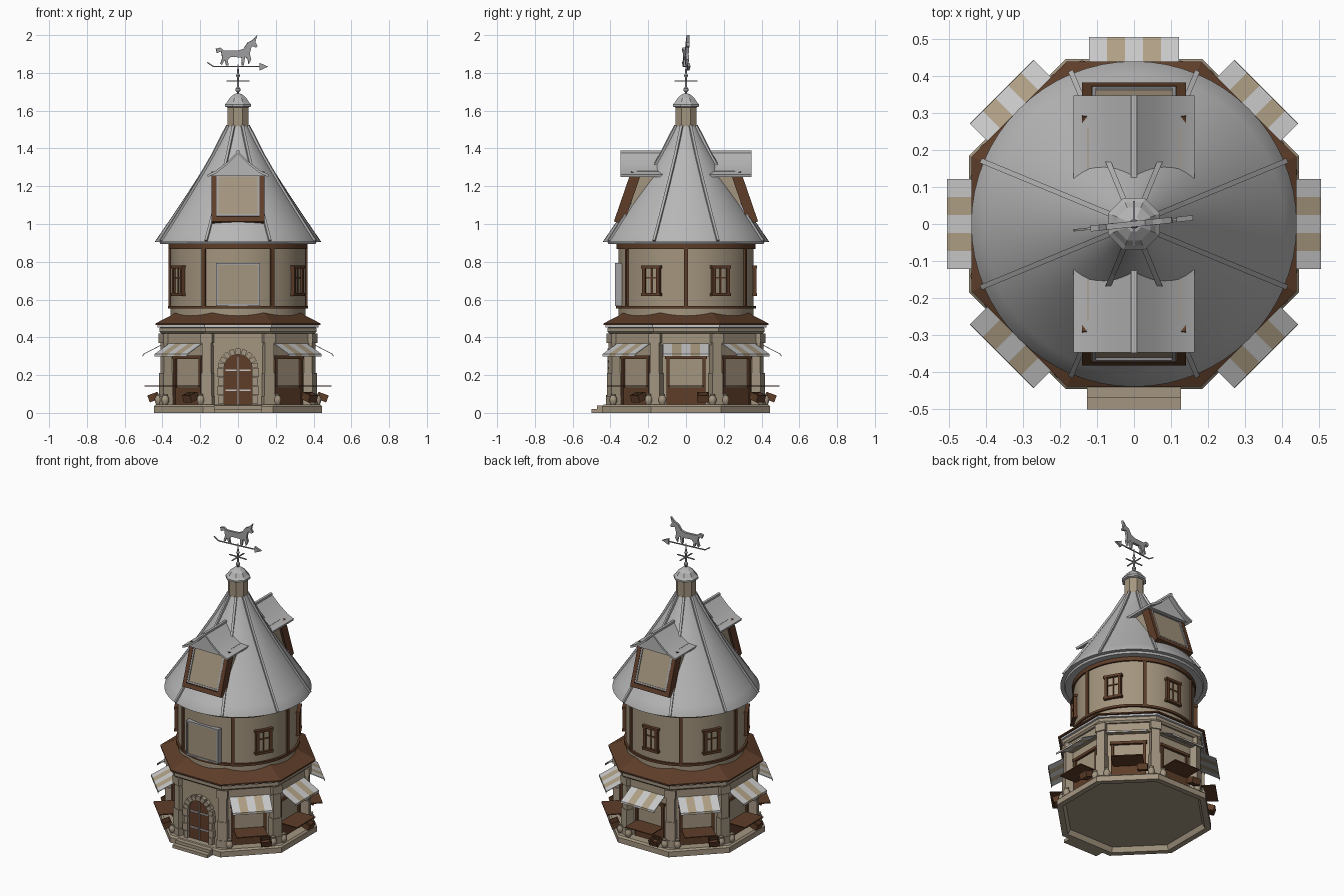
import bpy, bmesh, math
from mathutils import Matrix, Vector

if "Cube" in bpy.data.objects:
    bpy.data.objects.remove(bpy.data.objects["Cube"])

def material(name, rgb):
    m = bpy.data.materials.new(name)
    m.diffuse_color = (*rgb, 1)
    m.use_nodes = True
    m.node_tree.nodes["Principled BSDF"].inputs["Base Color"].default_value = m.diffuse_color
    return m

GREY = material("roof_grey", (0.47, 0.47, 0.47))
WHITE = material("canvas_white", (0.58, 0.58, 0.58))
TAN = material("plaster_tan", (0.37, 0.3, 0.21))
STONE = material("stone_tan", (0.37, 0.305, 0.22))
SAND = material("canvas_sand", (0.43, 0.35, 0.235))
BROWN = material("wood_brown", (0.112, 0.047, 0.022))
METAL = material("metal_grey", (0.36, 0.36, 0.37))
C8 = math.cos(math.pi / 8)
I = Matrix.Identity(4)

def rot(deg, axis='Z'):
    return Matrix.Rotation(math.radians(deg), 4, axis)

class Part:
    """Collects solids into one named object."""
    def __init__(self, name):
        self.name, self.bm, self.mats = name, bmesh.new(), []

    def slot(self, mat):
        if mat not in self.mats:
            self.mats.append(mat)
        return self.mats.index(mat)

    def box(self, c, s, mat, M=I):
        X = M @ Matrix.Translation(c) @ Matrix.Diagonal((*s, 1))
        vs = bmesh.ops.create_cube(self.bm, size=1, matrix=X)['verts']
        for f in {f for v in vs for f in v.link_faces}:
            f.material_index = self.slot(mat)

    def bar(self, p, q, w, h, mat, M=I):
        p, q = Vector(p), Vector(q)
        d = q - p
        X = Matrix.Translation((p + q) / 2) @ d.to_track_quat('Z', 'Y').to_matrix().to_4x4()
        self.box((0, 0, 0), (w, h, d.length), mat, M @ X)

    def lathe(self, prof, n, mat, M=I):
        # n == 8 takes apothems, with flats facing the axes
        k, ph = (1 / C8, math.pi / 8) if n == 8 else (1, 0)
        rings = [[self.bm.verts.new(M @ Vector((r * k * math.cos(ph + i * math.tau / n),
                 r * k * math.sin(ph + i * math.tau / n), z))) for i in range(n)] for r, z in prof]
        fs = [self.bm.faces.new((a[i], a[(i + 1) % n], b[(i + 1) % n], b[i]))
              for a, b in zip(rings, rings[1:]) for i in range(n)]
        fs += [self.bm.faces.new(rings[0][::-1]), self.bm.faces.new(rings[-1])]
        for f in fs:
            f.material_index = self.slot(mat)

    def prism(self, pts, a, b, mat, M=I, axis='y'):
        # extrudes an (x,z) outline along y, or a (y,z) outline along x
        P = (lambda u, v, t: Vector((u, t, v))) if axis == 'y' else (lambda u, v, t: Vector((t, u, v)))
        A, B = [[self.bm.verts.new(M @ P(u, v, t)) for u, v in pts] for t in (a, b)]
        n = len(pts)
        fs = [self.bm.faces.new(A), self.bm.faces.new(B[::-1])]
        fs += [self.bm.faces.new((A[i], B[i], B[(i + 1) % n], A[(i + 1) % n])) for i in range(n)]
        for f in fs:
            f.material_index = self.slot(mat)

    def done(self, smooth=False):
        bmesh.ops.recalc_face_normals(self.bm, faces=self.bm.faces)
        me = bpy.data.meshes.new(self.name)
        self.bm.to_mesh(me)
        self.bm.free()
        for m in self.mats:
            me.materials.append(m)
        ob = bpy.data.objects.new(self.name, me)
        bpy.context.collection.objects.link(ob)
        if smooth:
            bpy.context.view_layer.objects.active = ob
            ob.select_set(True)
            bpy.ops.object.shade_smooth_by_angle(angle=math.radians(35))
            ob.select_set(False)

def lathe_part(name, prof, n, mat, smooth=False):
    p = Part(name)
    p.lathe(prof, n, mat)
    p.done(smooth)

# Octagonal ground floor on a hollow foundation
lathe_part("foundation", [(0.395, 0.03), (0.41, 0), (0.445, 0), (0.445, 0.035), (0.435, 0.045)], 8, STONE)
lathe_part("ground_wall", [(0.37, 0.04), (0.37, 0.36), (0.395, 0.36), (0.395, 0.43)], 8, TAN)
lathe_part("cornice", [(0.405, 0.42), (0.415, 0.43), (0.415, 0.45)], 8, STONE)
lathe_part("cornice_trim", [(0.41, 0.45), (0.425, 0.453), (0.425, 0.466)], 8, WHITE)
lathe_part("skirt_roof", [(0.438, 0.464), (0.438, 0.473), (0.36, 0.513), (0.315, 0.54)], 8, BROWN)

p = Part("pillars")
for k in range(8):
    M = rot(45 * k + 22.5)
    for z0, z1, w in ((0.04, 0.09, 0.07), (0.09, 0.21, 0.062), (0.21, 0.37, 0.052), (0.37, 0.42, 0.066)):
        p.box((0, -0.408, (z0 + z1) / 2), (w, w, z1 - z0), STONE, M)
p.done()

# Front steps
p = Part("front_steps")
p.box((0, -0.46, 0.01), (0.254, 0.08, 0.02), STONE)
p.box((0, -0.44, 0.02), (0.254, 0.06, 0.04), STONE)
p.done()

# Arched double door with stone surround
p = Part("door_bay")
p.box((0, -0.375, 0.235), (0.26, 0.03, 0.38), TAN)
p.done()
arch = [(0.075 * math.cos(i * math.pi / 10), 0.235 + 0.075 * math.sin(i * math.pi / 10)) for i in range(11)]
p = Part("front_door")
p.prism([(-0.075, 0.045)] + arch[::-1] + [(0.075, 0.045)], -0.397, -0.38, BROWN)
for s in (-1, 1):
    for z in (0.12, 0.225):
        p.box((s * 0.037, -0.4, z), (0.06, 0.008, 0.009), WHITE)
p.box((0, -0.4, 0.17), (0.005, 0.006, 0.25), METAL)
p.done()
p = Part("door_surround")
for i in range(9):
    p.box((0, -0.398, 0.09), (0.026, 0.036, 0.032), STONE,
          Matrix.Translation((0, 0, 0.235)) @ rot(-80 + 20 * i, 'Y'))
for s in (-1, 1):
    for i in range(4):
        w = 0.036 if i % 2 else 0.028
        p.box((s * (0.075 + w / 2), -0.398, 0.069 + 0.048 * i), (w, 0.036, 0.045), STONE)
p.done()

# Seven shop fronts: window frame, counter, tilted tray, pots, awning
frames, counters = Part("shop_frames"), Part("shop_counters")
awnings, pots = Part("striped_awnings"), Part("pots")
for k in range(1, 8):
    M = rot(45 * k)
    for s in (-1, 1):
        frames.box((s * 0.096, -0.373, 0.17), (0.016, 0.02, 0.25), BROWN, M)
    frames.box((0, -0.373, 0.295), (0.22, 0.026, 0.018), BROWN, M)
    frames.box((0, -0.373, 0.09), (0.2, 0.016, 0.09), BROWN, M)
    counters.box((0, -0.433, 0.143), (0.19, 0.126, 0.006), BROWN, M)
    T = M @ Matrix.Translation((0.09, -0.447, 0.085)) @ rot(20, 'X')
    counters.box((0, 0, -0.018), (0.06, 0.055, 0.006), BROWN, T)
    for s in (-1, 1):
        counters.box((s * 0.028, 0, 0), (0.006, 0.055, 0.036), BROWN, T)
        counters.box((0, s * 0.026, 0), (0.06, 0.006, 0.036), BROWN, T)
    for x in (-0.125, 0.14):
        pots.lathe([(0.012, 0), (0.02, 0.015), (0.021, 0.032), (0.012, 0.048), (0.014, 0.056)],
                   12, STONE, M @ Matrix.Translation((x, -0.42, 0.044)))
    for i in range(5):
        x = -0.122 + 0.0488 * i
        awnings.prism([(-0.395, 0.367), (-0.504, 0.311), (-0.505, 0.298), (-0.502, 0.298),
                       (-0.501, 0.308), (-0.395, 0.363)],
                      x, x + 0.0488, SAND if i % 2 else WHITE, M, 'x')
for p in (frames, counters, awnings):
    p.done()
pots.done(True)

# Round upper floor with timber bands and posts
lathe_part("upper_wall", [(0.358, 0.48), (0.358, 0.9)], 64, TAN, True)
lathe_part("lower_band", [(0.358, 0.552), (0.371, 0.552), (0.371, 0.567), (0.358, 0.567)], 64, BROWN, True)
lathe_part("upper_band", [(0.358, 0.868), (0.369, 0.868), (0.369, 0.893), (0.358, 0.893)], 64, BROWN, True)
p = Part("timber_posts")
for k in range(6):
    p.box((0, -0.358, 0.715), (0.02, 0.02, 0.32), BROWN, rot(30 + 60 * k))
p.done()
p = Part("upper_windows")
for k in range(1, 6):
    M = rot(60 * k)
    p.box((0, -0.356, 0.7), (0.08, 0.012, 0.14), TAN, M)
    for s in (-1, 1):
        p.box((s * 0.043, -0.36, 0.7), (0.018, 0.028, 0.15), BROWN, M)
        p.box((0, -0.361, 0.7 + s * 0.072), (0.116, 0.032, 0.016), BROWN, M)
    p.box((0, -0.361, 0.7), (0.008, 0.012, 0.14), BROWN, M)
    p.box((0, -0.361, 0.715), (0.08, 0.012, 0.008), BROWN, M)
p.done()

def rimmed_panel(p, hw, z0, z1, y, M=I):
    # plaster panel with a raised metal rim
    zc, h = (z0 + z1) / 2, z1 - z0
    p.box((0, y, zc), (2 * hw, 0.03, h), TAN, M)
    for s in (-1, 1):
        p.box((s * hw, y - 0.004, zc), (0.01, 0.034, h + 0.01), METAL, M)
        p.box((0, y - 0.004, zc + s * h / 2), (2 * hw, 0.034, 0.01), METAL, M)

p = Part("front_panel")
rimmed_panel(p, 0.112, 0.572, 0.788, -0.354)
p.done()

# Smooth conical roof with a stepped eave
def roof_r(z):
    return 0.055 + 0.383 * ((1.52 - z) / 0.61) ** 1.1

zs = [0.91 + 0.61 * i / 12 for i in range(13)]
lathe_part("cone_roof", [(0.35, 0.893), (0.41, 0.893), (0.415, 0.905), (0.439, 0.905)]
           + [(roof_r(z), z) for z in zs], 64, GREY, True)
p = Part("roof_ribs")
for k in range(8):
    pts = [(0, -roof_r(z) - 0.002, z) for z in zs[::3]]
    for a, b in zip(pts, pts[1:]):
        p.bar(a, b, 0.014, 0.018, GREY, rot(22.5 + 45 * k))
p.done()

# Leaning dormers on front and back, with gently flared roofs
top = [(-0.163, 1.262), (-0.12, 1.281), (-0.06, 1.326), (0, 1.384), (0.06, 1.326), (0.12, 1.281), (0.163, 1.262)]
slab = top + [(x * 0.98, z - 0.013) for x, z in top[::-1]]
for name, deg in (("front_dormer", 0), ("back_dormer", 180)):
    M = rot(deg)
    p = Part(name)
    p.prism([(-0.345, 1.02), (-0.26, 1.28), (-0.1, 1.28), (-0.1, 1.02)], -0.125, 0.125, TAN, M, 'x')
    L = M @ Matrix.Translation((0, -0.356, 1.005)) @ rot(-19, 'X')
    for s in (-1, 1):
        p.box((s * 0.127, 0, 0.14), (0.026, 0.054, 0.28), BROWN, L)
    p.box((0, 0, 0.014), (0.28, 0.054, 0.028), BROWN, L)
    p.box((0, 0, 0.272), (0.254, 0.044, 0.02), BROWN, L)
    rimmed_panel(p, 0.108, 0.036, 0.258, -0.005, L)
    p.prism([(-0.15, 1.255)] + [(x, z - 0.008) for x, z in top[1:6]] + [(0.15, 1.255)], -0.32, -0.1, GREY, M)
    p.prism(slab, -0.347, -0.1, GREY, M)
    p.box((0, -0.225, 1.382), (0.016, 0.246, 0.014), GREY, M)
    p.done(True)

# Cupola and octagonal cap
lathe_part("cupola", [(0.056, 1.5), (0.056, 1.63)], 8, TAN)
lathe_part("cupola_cap", [(0.058, 1.618), (0.07, 1.622), (0.07, 1.633), (0.058, 1.646),
                          (0.044, 1.668), (0.02, 1.688), (0.005, 1.692)], 8, GREY)

# Weather vane
lathe_part("vane_rod", [(0.006, 1.68), (0.006, 1.697), (0.013, 1.705), (0.013, 1.717), (0.006, 1.725),
                        (0.005, 1.775), (0.011, 1.785), (0.005, 1.797), (0.003, 1.845)], 12, METAL, True)
p = Part("vane_arrow")
V = rot(6)
for a in (0, 90):
    p.box((0, 0, 1.757), (0.124, 0.006, 0.006), METAL, rot(a))
p.bar((-0.13, 0, 1.833), (0.13, 0, 1.833), 0.006, 0.006, METAL, V)
p.bar((-0.13, 0, 1.833), (-0.163, 0, 1.855), 0.006, 0.006, METAL, V)
p.prism([(0.115, 1.813), (0.16, 1.833), (0.115, 1.853)], -0.007, 0.007, METAL, V)
p.done()
p = Part("vane_animal")
outline = [(-0.112, 1.905), (-0.118, 1.928), (-0.095, 1.934), (-0.075, 1.918), (0.0, 1.918), (0.03, 1.928),
           (0.052, 1.962), (0.075, 1.972), (0.102, 2.0), (0.092, 1.962), (0.104, 1.942), (0.096, 1.934),
           (0.072, 1.942), (0.062, 1.9), (0.07, 1.872), (0.056, 1.845), (0.052, 1.87), (0.038, 1.888),
           (0.03, 1.84), (0.02, 1.84), (0.018, 1.882), (-0.04, 1.884), (-0.056, 1.868), (-0.05, 1.838),
           (-0.062, 1.838), (-0.072, 1.87), (-0.086, 1.842), (-0.094, 1.848), (-0.084, 1.88), (-0.09, 1.914)]
p.prism(outline, -0.008, 0.008, METAL, V)
p.done()
